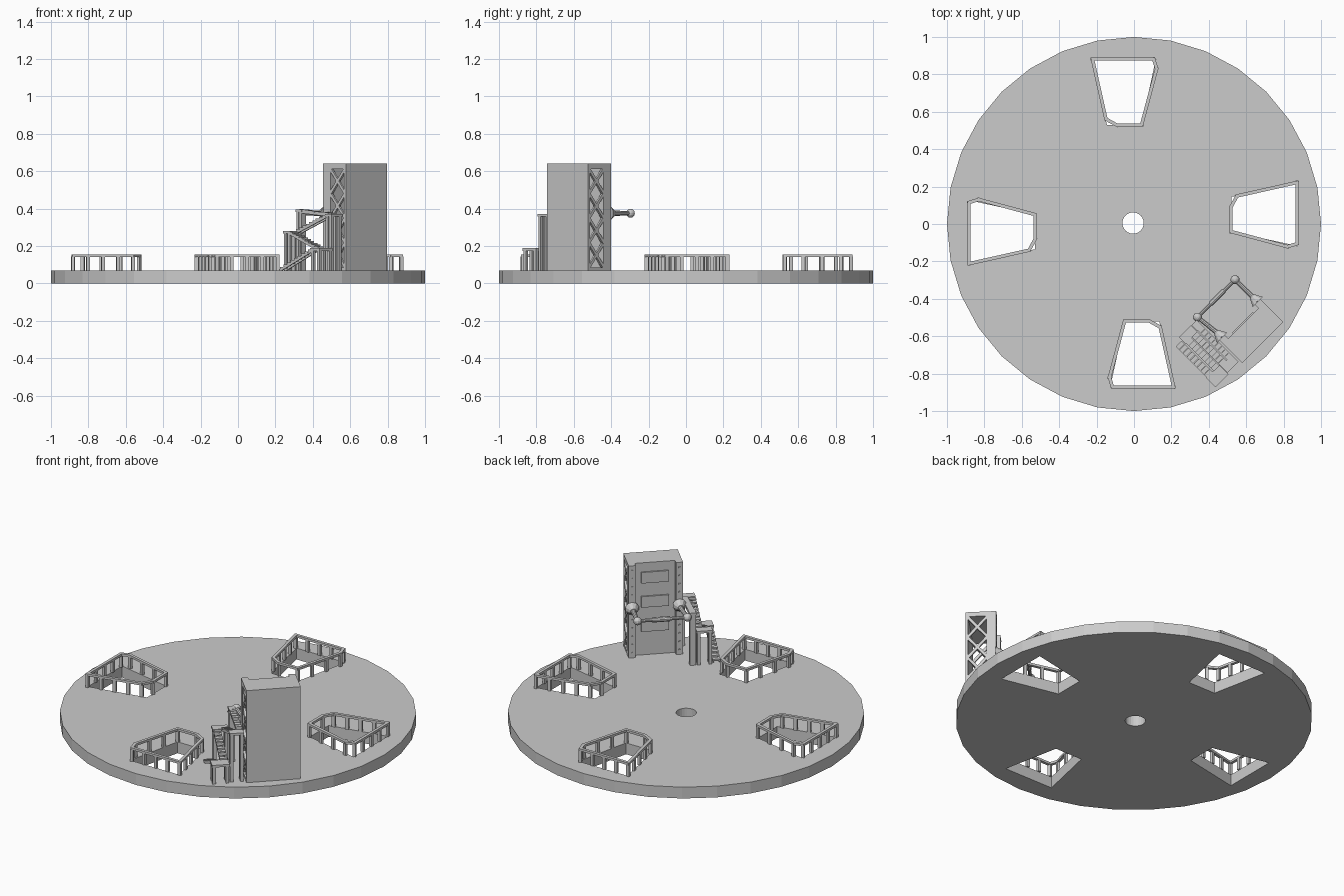
import bpy, bmesh, math
from mathutils import Vector, Matrix

if "Cube" in bpy.data.objects:
    bpy.data.objects.remove(bpy.data.objects["Cube"])

grey = bpy.data.materials.new("plain grey")
grey.diffuse_color = (0.6, 0.6, 0.6, 1)
grey.use_nodes = True
grey.node_tree.nodes["Principled BSDF"].inputs["Base Color"].default_value = grey.diffuse_color
TOP = 0.07                                     # deck surface height
CENTRE = Matrix.Translation((-0.005, 0.005, 0))
LOCAL = Matrix.Rotation(math.radians(225), 4, 'Z')  # local x: along tower, y: outwards


def box(bm, x0, x1, y0, y1, z0, z1):
    m = Matrix.Translation(((x0 + x1) / 2, (y0 + y1) / 2, (z0 + z1) / 2))
    bmesh.ops.create_cube(bm, size=1, matrix=m @ Matrix.Diagonal((x1 - x0, y1 - y0, z1 - z0, 1)))


def beam(bm, a, b, w, h):
    a, b = Vector(a), Vector(b)
    d = b - a
    m = Matrix.Translation((a + b) / 2) @ d.to_track_quat('X', 'Z').to_matrix().to_4x4()
    bmesh.ops.create_cube(bm, size=1, matrix=m @ Matrix.Diagonal((d.length, w, h, 1)))


def rod(bm, a, b, r0, r1, seg=10):
    a, b = Vector(a), Vector(b)
    d = b - a
    m = Matrix.Translation((a + b) / 2) @ d.to_track_quat('Z', 'Y').to_matrix().to_4x4()
    bmesh.ops.create_cone(bm, cap_ends=True, segments=seg, radius1=r0, radius2=r1,
                          depth=d.length, matrix=m)


def finish(bm, name, matrix=Matrix()):
    me = bpy.data.meshes.new(name)
    bm.to_mesh(me)
    bm.free()
    me.materials.append(grey)
    ob = bpy.data.objects.new(name, me)
    ob.matrix_world = matrix
    bpy.context.collection.objects.link(ob)
    return ob


# Round deck with a centre hole and four trapezoid openings
def ring(r, n):
    return [Vector((r * math.sin(2 * math.pi * i / n), r * math.cos(2 * math.pi * i / n), TOP))
            for i in range(n)]

opening = [(-0.212, 0.878), (0.122, 0.878), (0.045, 0.525), (-0.14, 0.525)]
loops = [ring(1, 32), [CENTRE @ v for v in ring(0.057, 24)]]
for k in range(4):
    rot = CENTRE @ Matrix.Rotation(k * math.pi / 2, 4, 'Z')
    loops.append([rot @ Vector((x, y, TOP)) for x, y in opening])
bm = bmesh.new()
for pts in loops:
    vs = [bm.verts.new(p) for p in pts]
    for i, v in enumerate(vs):
        bm.edges.new((v, vs[i - 1]))
bmesh.ops.triangle_fill(bm, use_beauty=True, edges=bm.edges[:], normal=(0, 0, 1))
for f in bm.faces:
    f.normal_update()
    if f.normal.z < 0:
        f.normal_flip()
deck = finish(bm, "deck")
sol = deck.modifiers.new("thickness", 'SOLIDIFY')
sol.thickness = TOP
sol.offset = -1

# Guard railings around the openings
rail = [(-0.217, 0.877), (0.11, 0.877), (0.126, 0.825), (0.045, 0.523), (-0.085, 0.523), (-0.145, 0.556)]
for k in range(4):
    bm = bmesh.new()
    for i, p in enumerate(rail):
        a = Vector((*p, 0))
        b = Vector((*rail[(i + 1) % len(rail)], 0))
        d = (b - a).normalized() * 0.006
        up = Vector((0, 0, 0.148))
        beam(bm, a - d + up, b + d + up, 0.018, 0.014)
        n = max(1, round((b - a).length / 0.09))
        for j in range(n):
            c = a.lerp(b, j / n)
            beam(bm, c - d * 1.6 + Vector((0, 0, 0.107)), c + d * 1.6 + Vector((0, 0, 0.107)), 0.016, 0.076)
    finish(bm, "railing_%d" % k, CENTRE @ Matrix.Rotation(k * math.pi / 2, 4, 'Z'))

# Hollow tower: outer wall, roof, inner wall and edge columns
U0, U1, R0, R1, ZT = -0.193, 0.117, 0.76, 0.934, 0.64
bm = bmesh.new()
box(bm, U0, U1, R1 - 0.016, R1, TOP, ZT)
box(bm, U0, U1, R0 + 0.03, R1, 0.612, ZT)
box(bm, U0 + 0.03, U1 - 0.03, R0 + 0.03, R0 + 0.055, TOP, ZT)
for u in (U0, U1 - 0.04):
    box(bm, u, u + 0.04, R0, R0 + 0.055, TOP, ZT)
finish(bm, "tower", LOCAL)

# Cross bracing on both open ends
bm = bmesh.new()
ra, rb, zb = R0 + 0.05, R1 - 0.012, 0.085
step = (0.612 - zb) / 4
for u in (U0 + 0.009, U1 - 0.009):
    box(bm, u - 0.008, u + 0.008, ra, rb, TOP, zb)
    for i in range(4):
        z = zb + i * step
        beam(bm, (u, ra, z), (u, rb, z + step), 0.014, 0.016)
        beam(bm, (u, rb, z), (u, ra, z + step), 0.012, 0.016)
        box(bm, u - 0.007, u + 0.007, (ra + rb) / 2 - 0.013, (ra + rb) / 2 + 0.013,
            z + step / 2 - 0.013, z + step / 2 + 0.013)
finish(bm, "cross_bracing", LOCAL)

# Raised plates on the inner wall
um = (U0 + U1) / 2
bm = bmesh.new()
for z in (0.25, 0.4, 0.55):
    box(bm, um - 0.078, um + 0.078, R0 + 0.021, R0 + 0.031, z - 0.034, z + 0.034)
finish(bm, "wall_plates", LOCAL)

# Rivets on the columns
bm = bmesh.new()
for u in (U0 + 0.02, U1 - 0.02):
    for i in range(11):
        z = 0.1 + i * 0.051
        rod(bm, (u, R0 + 0.002, z), (u, R0 - 0.004, z), 0.006, 0.005, 6)
finish(bm, "rivets", LOCAL)

# Cross bar held out on two tapered arms
bm = bmesh.new()
ZB, RB = 0.375, 0.592
ends = (-0.172, 0.112)
for u, t in zip(ends, (U0 + 0.02, U1 - 0.02)):
    rod(bm, (t, R0 + 0.002, ZB), (t, R0 - 0.04, ZB), 0.04, 0.017)
    rod(bm, (t, R0 - 0.035, ZB), (u, RB, ZB), 0.014, 0.012)
    bmesh.ops.create_uvsphere(bm, u_segments=12, v_segments=8, radius=0.024,
                              matrix=Matrix.Translation((u, RB, ZB)))
rod(bm, (ends[0], RB, ZB), (ends[1], RB, ZB), 0.01, 0.01)
rod(bm, (um - 0.05, RB, ZB), (um + 0.05, RB, ZB), 0.015, 0.015)
finish(bm, "cross_bar", LOCAL)

# Zigzag stair flights beside the tower
def flight(bm, u0, u1, ra, za, rb, zb, n=9):
    for u in (u0 + 0.004, u1 - 0.004):
        beam(bm, (u, ra, za - 0.008), (u, rb, zb - 0.008), 0.007, 0.014)
    for i in range(n):
        t = (i + 0.5) / n
        r, z = ra + (rb - ra) * t, za + (zb - za) * t
        box(bm, u0, u1, r - 0.012, r + 0.012, z - 0.003, z + 0.005)

bm = bmesh.new()
flight(bm, 0.262, 0.305, 0.62, 0.078, 0.86, 0.183)
flight(bm, 0.212, 0.255, 0.86, 0.187, 0.645, 0.275)
flight(bm, 0.168, 0.208, 0.645, 0.28, 0.87, 0.365)
flight(bm, 0.126, 0.162, 0.87, 0.37, 0.64, 0.39)
finish(bm, "stair_flights", LOCAL)

# Landings on legs
bm = bmesh.new()
for u0, u1, r0, r1, z in ((0.21, 0.31, 0.855, 0.925, 0.188), (0.168, 0.258, 0.598, 0.65, 0.28),
                          (0.126, 0.208, 0.865, 0.915, 0.372), (0.126, 0.165, 0.6, 0.645, 0.395)):
    box(bm, u0, u1, r0, r1, z - 0.014, z)
    for u in (u0 + 0.012, u1 - 0.012):
        for r in (r0 + 0.012, r1 - 0.012):
            box(bm, u - 0.009, u + 0.009, r - 0.009, r + 0.009, TOP, z - 0.01)
finish(bm, "stair_landings", LOCAL)
